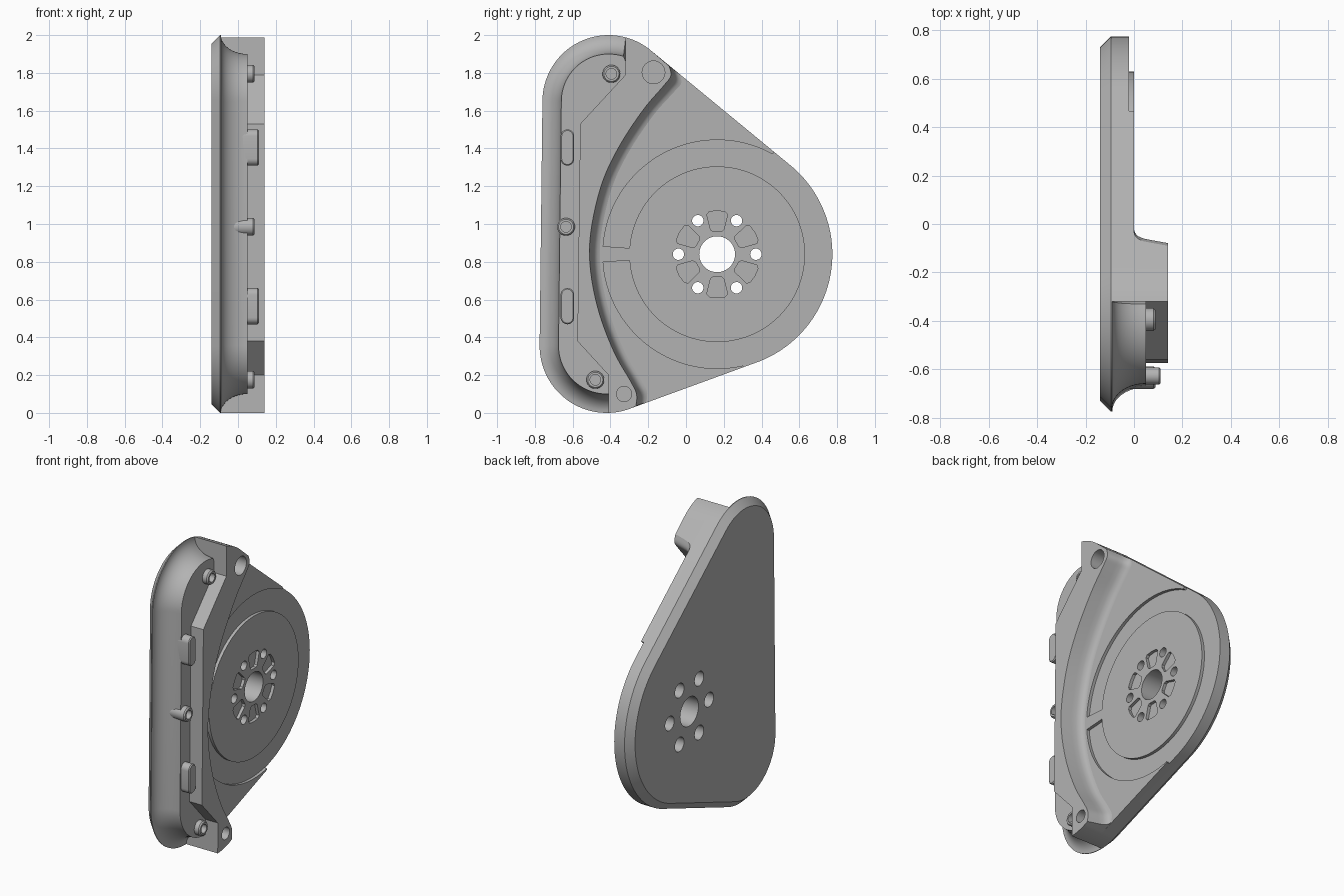
import bpy
import bmesh
from math import sin, cos, radians, pi
from mathutils import Vector

if "Cube" in bpy.data.objects:
    bpy.data.objects.remove(bpy.data.objects["Cube"])

grey = bpy.data.materials.new("cast grey")
grey.use_nodes = True
grey.diffuse_color = (0.45, 0.45, 0.45, 1)
grey.node_tree.nodes["Principled BSDF"].inputs["Base Color"].default_value = grey.diffuse_color


# Helpers: profiles are (y, z) points, lofted along x
def arc(c, r, a0, a1, n=24):
    angles = [radians(a0 + (a1 - a0) * i / n) for i in range(n + 1)]
    return [(c[0] + r * cos(a), c[1] + r * sin(a)) for a in angles]


def circle(c, r, n=32):
    return arc(c, r, 0, 360, n)[:-1]


def pill(c, half_width, half_height):
    rise = half_height - half_width
    return (arc((c[0], c[1] + rise), half_width, 0, 180, 12)
            + arc((c[0], c[1] - rise), half_width, 180, 360, 12))


def inset(pts, d):
    out = []
    for i, p in enumerate(pts):
        before, after = Vector(pts[i - 1]), Vector(pts[(i + 1) % len(pts)])
        here = Vector(p)
        t = ((here - before).normalized() + (after - here).normalized()).normalized()
        out.append((p[0] - t.y * d, p[1] + t.x * d))
    return out


def spline(pts, n=5):
    pts = [Vector(p) for p in pts]
    ends = [pts[0]] + pts + [pts[-1]]
    out = []
    for a, b, c, d in zip(ends, ends[1:], ends[2:], ends[3:]):
        for i in range(n):
            t = i / n
            p = b + (c - a) * t / 2 + (a * 2 - b * 5 + c * 4 - d) * t * t / 2 \
                + (b * 3 - a - c * 3 + d) * t ** 3 / 2
            out.append(tuple(p))
    return out + [tuple(pts[-1])]


def loft(name, rings):
    bm = bmesh.new()
    loops = [[bm.verts.new((x, y, z)) for y, z in pts] for x, pts in rings]
    n = len(loops[0])
    for low, high in zip(loops, loops[1:]):
        for j in range(n):
            k = (j + 1) % n
            bm.faces.new((low[j], low[k], high[k], high[j]))
    bm.faces.new(loops[0][::-1])
    bm.faces.new(loops[-1])
    bmesh.ops.recalc_face_normals(bm, faces=bm.faces)
    mesh = bpy.data.meshes.new(name)
    bm.to_mesh(mesh)
    bm.free()
    mesh.materials.append(grey)
    obj = bpy.data.objects.new(name, mesh)
    bpy.context.collection.objects.link(obj)
    return obj


def activate(obj):
    bpy.ops.object.select_all(action="DESELECT")
    obj.select_set(True)
    bpy.context.view_layer.objects.active = obj


def cut(targets, cutter):
    cutter.hide_render = True
    for obj in targets:
        activate(obj)
        mod = obj.modifiers.new("cut", "BOOLEAN")
        mod.operation, mod.solver, mod.object = "DIFFERENCE", "EXACT", cutter
        bpy.ops.object.modifier_apply(modifier=mod.name)
    bpy.data.objects.remove(cutter)


# Outline: three corner arcs joined by straight edges
hub, top, low = (0.165, 0.84), (-0.41, 1.65), (-0.42, 0.355)
right_arc = arc(hub, 0.61, -68, 49.5, 48)
top_arc = arc(top, 0.35, 49.5, 75, 8)
top_left = arc(top, 0.35, 75, 180, 28)
low_left = arc(low, 0.355, 180, 271.5, 28)
low_arc = arc(low, 0.355, 271.5, 292, 8)
outline = right_arc + top_arc + top_left[1:] + low_left + low_arc[1:]
BASE = -0.09

# Back plate with chamfered rim
back_plate = loft("back_plate", [(-0.14, inset(outline, 0.045)), (-0.095, outline), (BASE, outline)])

# Front plate, right of the stepped rib edge
step = [(-0.32, 1.79), (-0.56, 1.53), (-0.575, 0.38), (-0.41, 0.2)]
front_plate = loft("front_plate", [(x, right_arc + top_arc + step + low_arc) for x in (BASE, 0)])

# Raised rib with a curved, filleted right flank
flank = spline([(-0.265, 0.036), (-0.262, 0.1), (-0.295, 0.17), (-0.38, 0.32), (-0.46, 0.53),
                (-0.505, 0.75), (-0.505, 0.95), (-0.45, 1.2), (-0.36, 1.4), (-0.23, 1.6),
                (-0.12, 1.73), (-0.08, 1.785), (-0.09, 1.837)])


def rib_ring(shift):
    last = len(flank) - 1
    moved = [(y + shift * 0.85, z + shift * (0.33 - i / last)) for i, (y, z) in enumerate(flank)]
    return moved + top_arc + step + low_arc


rib = loft("rib", [(x, rib_ring(s)) for x, s in
                   ((-0.01, 0.07), (0, 0.065), (0.004, 0.05), (0.016, 0.034),
                    (0.04, 0.022), (0.07, 0.015), (0.14, 0))])
cut([rib], loft("upper_hole", [(x, circle((-0.172, 1.803), 0.06)) for x in (0.03, 0.2)]))
cut([rib], loft("lower_hole", [(x, circle((-0.328, 0.1), 0.04)) for x in (0.03, 0.2)]))

# Left shelf with a concave cove around its outer edge
rim = top_left + low_left
inner = [(y + 0.03, z) for y, z in reversed(step)]
shelf_rings = []
for i in range(11):
    t = i / 10 * pi / 2
    d = 0.1 * sin(t)
    ring = inset([(rim[0][0] + 0.02, rim[0][1])] + rim + [(rim[-1][0] + 0.02, rim[-1][1])], d)[1:-1]
    shelf_rings.append((0.05 - 0.14 * cos(t), ring + inner))
loft("shelf", shelf_rings)

# Recessed channel around the disc, broken by a bridge on the left
channel = (arc(hub, 0.605, -176, -77, 40) + arc(hub, 0.68, -76, 60, 40)
           + arc(hub, 0.605, 61, 176, 40) + arc(hub, 0.465, 176, -176, 110))
cut([front_plate], loft("channel", [(x, channel) for x in (-0.02, 0.05)]))

# Hub bore, six counterbored bolt holes and six pockets between them
cut([back_plate, front_plate], loft("bore", [(x, circle(hub, 0.095, 48)) for x in (-0.2, 0.1)]))
for i in range(6):
    a = radians(60 * i)
    c = (hub[0] + 0.205 * cos(a), hub[1] + 0.205 * sin(a))
    wide, narrow = circle(c, 0.047), circle(c, 0.03)
    cut([back_plate, front_plate],
        loft("bolt_hole", [(-0.2, wide), (-0.07, wide), (-0.07, narrow), (0.1, narrow)]))
    u = Vector((cos(a + pi / 6), sin(a + pi / 6)))
    v = Vector((-u.y, u.x))
    shape = [(0.12, 0.022), (0.13, 0.035), (0.21, 0.055), (0.225, 0.042), (0.23, 0)]
    shape = [(r, -w) for r, w in shape] + [(r, w) for r, w in reversed(shape[:-1])]
    pocket = [tuple(Vector(hub) + u * r + v * w) for r, w in shape]
    cut([front_plate], loft("pocket", [(x, pocket) for x in (-0.02, 0.05)]))

# Hollow pins and long locating tabs on the shelf
for i, c in enumerate([(-0.395, 1.795), (-0.635, 0.985), (-0.48, 0.175)]):
    loft(f"pin_{i + 1}", [(x, circle(c, r)) for x, r in
                          ((-0.03, 0.047), (0.08, 0.047), (0.088, 0.04), (0.088, 0.028), (0.04, 0.028))])
for name, z in (("upper_tab", 1.405), ("lower_tab", 0.565)):
    loft(name, [(x, pill((-0.628, z), w, w + 0.06)) for x, w in
                ((-0.03, 0.036), (0.104, 0.036), (0.11, 0.03))])

for obj in list(bpy.context.scene.objects):
    if obj.type == "MESH":
        activate(obj)
        bpy.ops.object.shade_smooth_by_angle(angle=radians(30))
